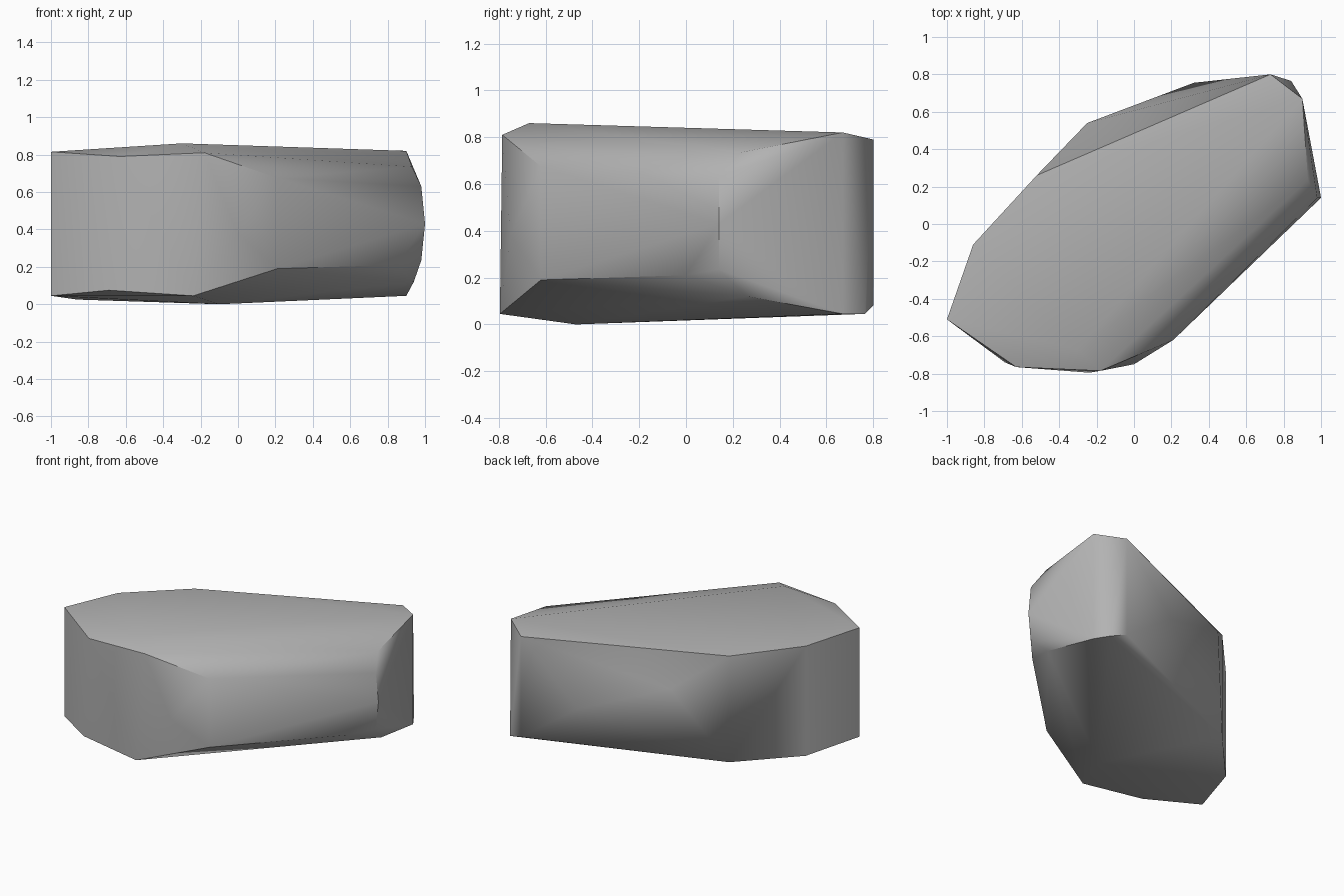
import bpy
import bmesh
import math

# Remove the default cube
default_cube = bpy.data.objects.get("Cube")
if default_cube:
    bpy.data.objects.remove(default_cube, do_unlink=True)


def make_material(name, colour):
    material = bpy.data.materials.new(name)
    material.use_nodes = True
    material.diffuse_color = colour
    shader = next(n for n in material.node_tree.nodes if n.type == "BSDF_PRINCIPLED")
    shader.inputs["Base Color"].default_value = colour
    shader.inputs["Roughness"].default_value = 0.9
    return material


def hull_object(name, points, material):
    """Wrap a closed convex surface around the given corner points."""
    bm = bmesh.new()
    for point in points:
        bm.verts.new(point)
    bmesh.ops.convex_hull(bm, input=bm.verts[:], use_existing_faces=False)
    loose = [v for v in bm.verts if not v.link_faces]
    bmesh.ops.delete(bm, geom=loose, context="VERTS")
    bmesh.ops.recalc_face_normals(bm, faces=bm.faces[:])
    mesh = bpy.data.meshes.new(name)
    bm.to_mesh(mesh)
    bm.free()
    mesh.materials.append(material)
    obj = bpy.data.objects.new(name, mesh)
    bpy.context.collection.objects.link(obj)
    return obj


# Upright corners of the boulder: x, y, lower height, upper height
corners = [
    (-1, -.51, .045, .815),
    (-.86, -.11, .025, .8),
    (-.52, .26, .03, .78),
    (.73, .8, .08, .79),
    (.9, .67, .045, .82),
    (.98, .14, .235, .63),
    (.21, -.62, .19, .675),
]

# Chipped rim, crest and belly points
chips = [
    (-.63, -.765, .79), (-.18, -.785, .81),
    (-.69, -.74, .075), (-.24, -.795, .045),
    (.93, .235, .735), (.94, .26, .12),
    (.84, .765, .045), (.85, 0, .21),
]
crest = [(-.3, -.67, .86)]
belly = [(-.1, -.47, 0)]

# Swellings on the back, front and end faces
bulges = [(-.25, .54, .58), (.32, .755, .37), (0, -.75, .38), (1, .14, .43)]

points = [(x, y, z) for x, y, low, high in corners for z in (low, high)]
points += chips + crest + belly + bulges

stone = make_material("grey stone", (.45, .45, .45, 1))
boulder = hull_object("boulder", points, stone)

# Soft facets, with crisp rims kept sharp
bpy.ops.object.select_all(action="DESELECT")
boulder.select_set(True)
bpy.context.view_layer.objects.active = boulder
bpy.ops.object.shade_smooth_by_angle(angle=math.radians(42))
